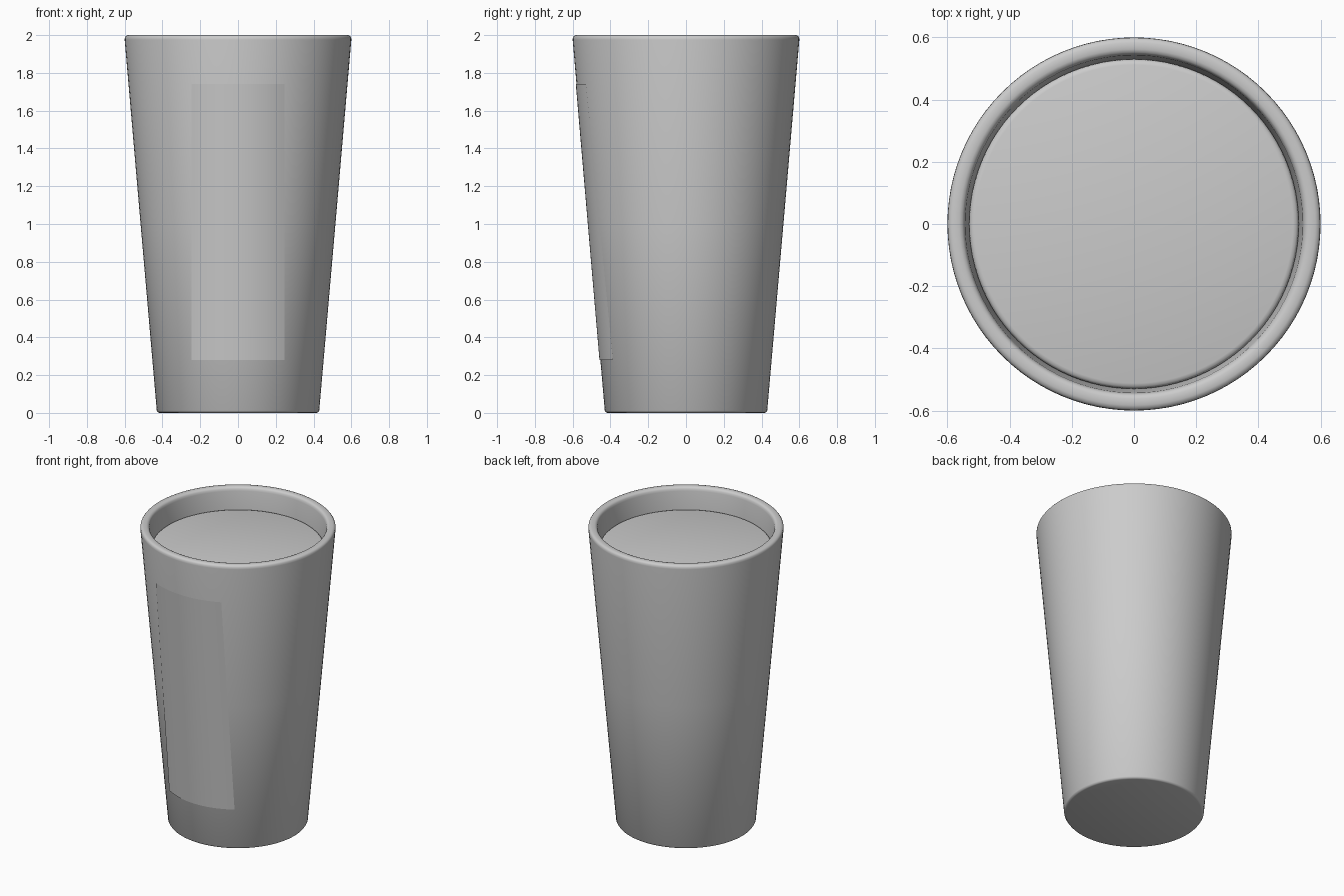
import bpy, math

if "Cube" in bpy.data.objects:
    bpy.data.objects.remove(bpy.data.objects["Cube"])

SEG = 96


def finish(name, verts, faces):
    mesh = bpy.data.meshes.new(name)
    mesh.from_pydata(verts, [], faces)
    obj = bpy.data.objects.new(name, mesh)
    bpy.context.collection.objects.link(obj)
    bpy.ops.object.select_all(action='DESELECT')
    obj.select_set(True)
    bpy.context.view_layer.objects.active = obj
    bpy.ops.object.shade_smooth_by_angle(angle=math.radians(40))
    return obj


def lathe(name, profile):
    """Spin an (r, z) profile around z and cap both ends."""
    n = len(profile)
    verts = [(r * math.cos(2 * math.pi * s / SEG), r * math.sin(2 * math.pi * s / SEG), z)
             for r, z in profile for s in range(SEG)]
    faces = [(i * SEG + s, i * SEG + (s + 1) % SEG, (i + 1) * SEG + (s + 1) % SEG, (i + 1) * SEG + s)
             for i in range(n - 1) for s in range(SEG)]
    faces.append(tuple(reversed(range(SEG))))
    faces.append(tuple((n - 1) * SEG + s for s in range(SEG)))
    return finish(name, verts, faces)


def outer_radius(z):
    return 0.43 + 0.17 * z / 1.98


# Tapered cup: underside, wall, rounded rim, inner wall, floor
lathe("cup", [(0.415, 0), (0.424, 0.003), (0.43, 0.012), (outer_radius(1.0), 1.0),
              (0.60, 1.975), (0.599, 1.988), (0.593, 1.996), (0.583, 2.0),
              (0.562, 2.0), (0.552, 1.996), (0.546, 1.988), (0.543, 1.975),
              (0.532, 1.85), (0.385, 0.07), (0.37, 0.06)])

# Contents filling the cup to just below the rim, with a softened top edge
lathe("drink", [(0.375, 0.065), (0.383, 0.08), (0.530, 1.842), (0.528, 1.851), (0.522, 1.857), (0.512, 1.86)])

# Thin blank panel lying on the front of the cup
COLS, HALF, LOW, HIGH = 24, 0.245, 0.28, 1.74
verts = []
for z in (LOW, HIGH):
    for c in range(COLS + 1):
        x = -HALF + 2 * HALF * c / COLS
        verts.append((x, -math.sqrt((outer_radius(z) + 0.004) ** 2 - x * x), z))
faces = [(c, c + 1, COLS + 2 + c, COLS + 1 + c) for c in range(COLS)]
finish("front_panel", verts, faces)
